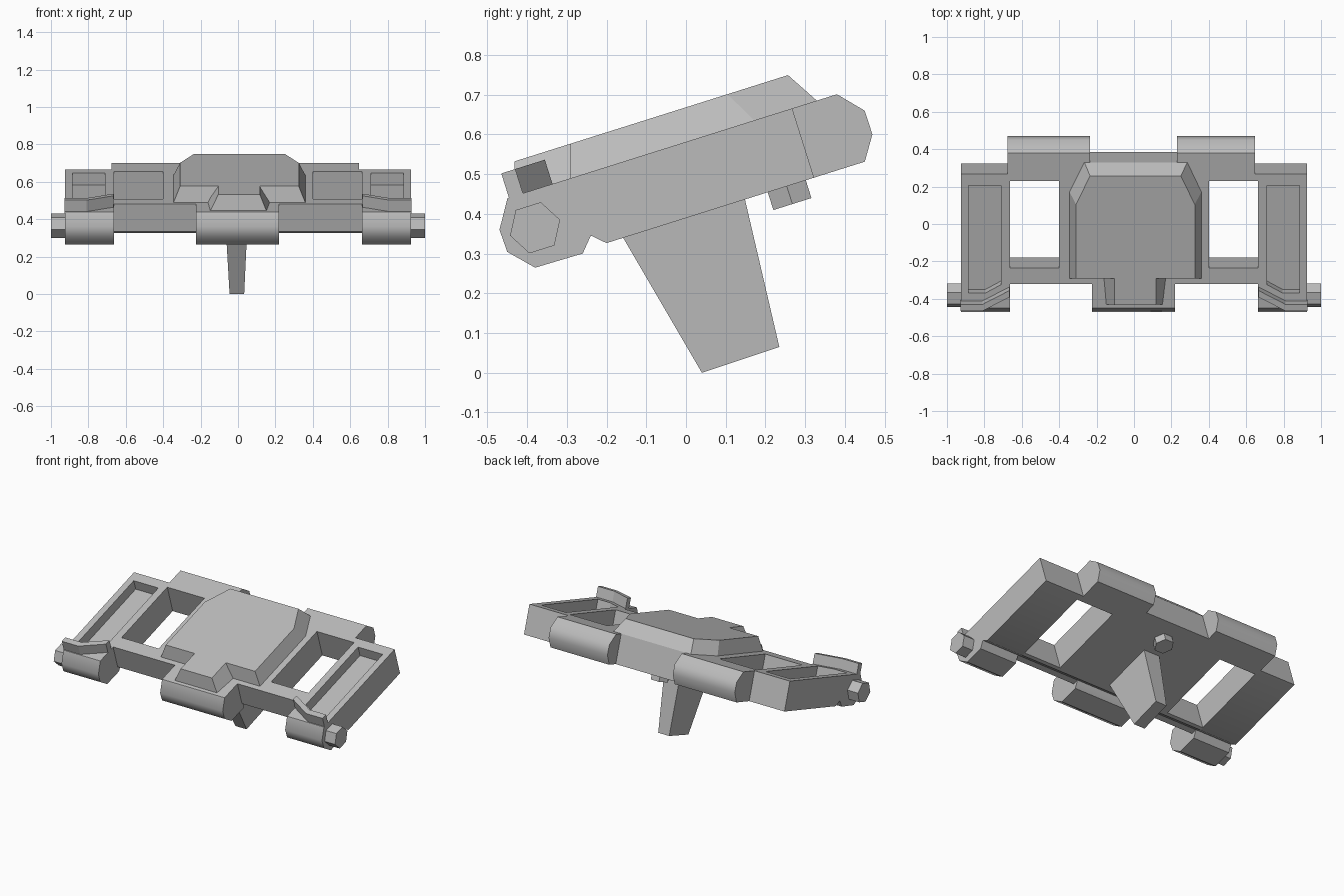
import bpy, bmesh
from math import radians, cos, sin, pi
from mathutils import Matrix, Vector

cube = bpy.data.objects.get("Cube")
if cube:
    bpy.data.objects.remove(cube, do_unlink=True)

grey = bpy.data.materials.new("plain grey")
grey.use_nodes = True
grey.diffuse_color = (0.5, 0.5, 0.5, 1)
grey.node_tree.nodes["Principled BSDF"].inputs["Base Color"].default_value = (0.5, 0.5, 0.5, 1)

# The whole model leans back: parts are made level as (x, u, w), then tilted
TILT = Matrix.Translation((0, 0, 0.4)) @ Matrix.Rotation(radians(17.5), 4, 'X')
TOP, BOTTOM = 0.173, -0.01


def loft(name, ring_a, ring_b, smooth=None):
    """Solid joining two matching rings of points."""
    bm = bmesh.new()
    a = [bm.verts.new(TILT @ Vector(p)) for p in ring_a]
    b = [bm.verts.new(TILT @ Vector(p)) for p in ring_b]
    bm.faces.new(a)
    bm.faces.new(b)
    n = len(a)
    for i in range(n):
        j = (i + 1) % n
        bm.faces.new((a[i], a[j], b[j], b[i]))
    bmesh.ops.recalc_face_normals(bm, faces=bm.faces)
    mesh = bpy.data.meshes.new(name)
    bm.to_mesh(mesh)
    bm.free()
    mesh.materials.append(grey)
    ob = bpy.data.objects.new(name, mesh)
    bpy.context.collection.objects.link(ob)
    if smooth:
        bpy.ops.object.select_all(action='DESELECT')
        ob.select_set(True)
        bpy.context.view_layer.objects.active = ob
        bpy.ops.object.shade_smooth_by_angle(angle=radians(smooth))
    return ob


def prism(name, profile, x0, x1, smooth=None):
    """Side profile (u, w) swept across x."""
    return loft(name, [(x0, u, w) for u, w in profile],
                [(x1, u, w) for u, w in profile], smooth)


def slab(name, base, top, w0, w1):
    """Plan outlines (x, u) at two heights."""
    return loft(name, [(x, u, w0) for x, u in base], [(x, u, w1) for x, u in top])


# Side profiles
nose = [(-0.417, TOP), (-0.46, 0.103), (-0.458, 0.044), (-0.403, -0.015),
        (-0.278, -0.017), (-0.245, 0.02)]
heel = [(-0.213, BOTTOM)]
plate_front = [(-0.281, TOP), (-0.281, 0.02), (-0.245, 0.02)] + heel


def bar(u0, u1):
    return [(u0, TOP), (u0, BOTTOM), (u1, BOTTOM), (u1, TOP)]


# Central plate and front hinge barrel
prism("centre_plate", plate_front + [(0.335, BOTTOM), (0.335, TOP)], -0.4, 0.4)
prism("centre_rear", bar(0.3, 0.4), -0.24, 0.235)
prism("front_barrel", nose + [(-0.245, TOP)], -0.225, 0.22, 45)

# Rear hinge barrels
rear = [(0.296, TOP), (0.453, TOP), (0.507, 0.113), (0.508, 0.05),
        (0.469, BOTTOM), (0.296, BOTTOM)]
for side, x0, x1 in (("right", -0.675, -0.235), ("left", 0.23, 0.648)):
    prism(side + "_rear_barrel", rear, x0, x1, 45)

# Outer frames, window bars, pins and clips on both sides
pocket = [(0.885, -0.333), (0.795, -0.333), (0.71, -0.285), (0.71, 0.27), (0.885, 0.27)]
clip = [(0.927, -0.413), (0.81, -0.413), (0.665, -0.335),
        (0.665, -0.298), (0.81, -0.376), (0.927, -0.376)]
hexagon = [(cos(i * pi / 3), sin(i * pi / 3)) for i in range(6)]
for side, s in (("right", -1), ("left", 1)):
    frame = prism(side + "_frame", nose + heel + [(0.335, BOTTOM), (0.335, TOP)],
                  s * 0.664, s * 0.926, 45)
    outline = [(s * x, u) for x, u in pocket]
    cutter = slab("pocket_cutter", outline, outline, 0.108, 0.3)
    cutter.hide_render = True
    cut = frame.modifiers.new("pocket", 'BOOLEAN')
    cut.operation = 'DIFFERENCE'
    cut.solver = 'EXACT'
    cut.object = cutter
    bpy.context.view_layer.objects.active = frame
    bpy.ops.object.modifier_apply(modifier=cut.name)
    bpy.data.objects.remove(cutter, do_unlink=True)

    prism(side + "_front_bar", plate_front + [(-0.191, BOTTOM), (-0.191, TOP)],
          s * 0.4, s * 0.664)
    prism(side + "_rear_bar", bar(0.296, 0.335), s * 0.4, s * 0.664)
    prism(side + "_pin", [(-0.373 + 0.066 * c, 0.081 + 0.066 * d) for c, d in hexagon],
          s * 0.92, s)
    outline = [(s * x, u) for x, u in clip]
    slab(side + "_clip", outline, outline, TOP - 0.01, 0.237)

# Raised centre housing with its front tongue
slab("housing",
     [(-0.345, -0.25), (0.36, -0.25), (0.36, 0.235), (0.285, 0.4), (-0.265, 0.4), (-0.345, 0.235)],
     [(-0.31, -0.224), (0.325, -0.224), (0.325, 0.19), (0.25, 0.35), (-0.235, 0.35), (-0.31, 0.19)],
     TOP, 0.256)
slab("housing_tongue",
     [(-0.148, -0.397), (0.152, -0.397), (0.175, -0.2), (-0.165, -0.2)],
     [(-0.105, -0.372), (0.117, -0.372), (0.117, -0.2), (-0.105, -0.2)],
     TOP, 0.256)

# Tapered fin and round peg underneath
to_level = TILT.inverted()


def fin_side(x_top, x_tip):
    return [to_level @ Vector(p) for p in (
        (x_top, -0.17, 0.36), (x_top, 0.143, 0.46), (x_tip, 0.235, 0.065), (x_tip, 0.04, 0))]


loft("fin", fin_side(-0.066, -0.045), fin_side(0.05, 0.033))
peg = [(0.058 * d, 0.263 + 0.058 * c) for d, c in
       [(cos(i * pi / 3), sin(i * pi / 3)) for i in range(6)]]
slab("peg", peg, peg, -0.057, 0.0)
